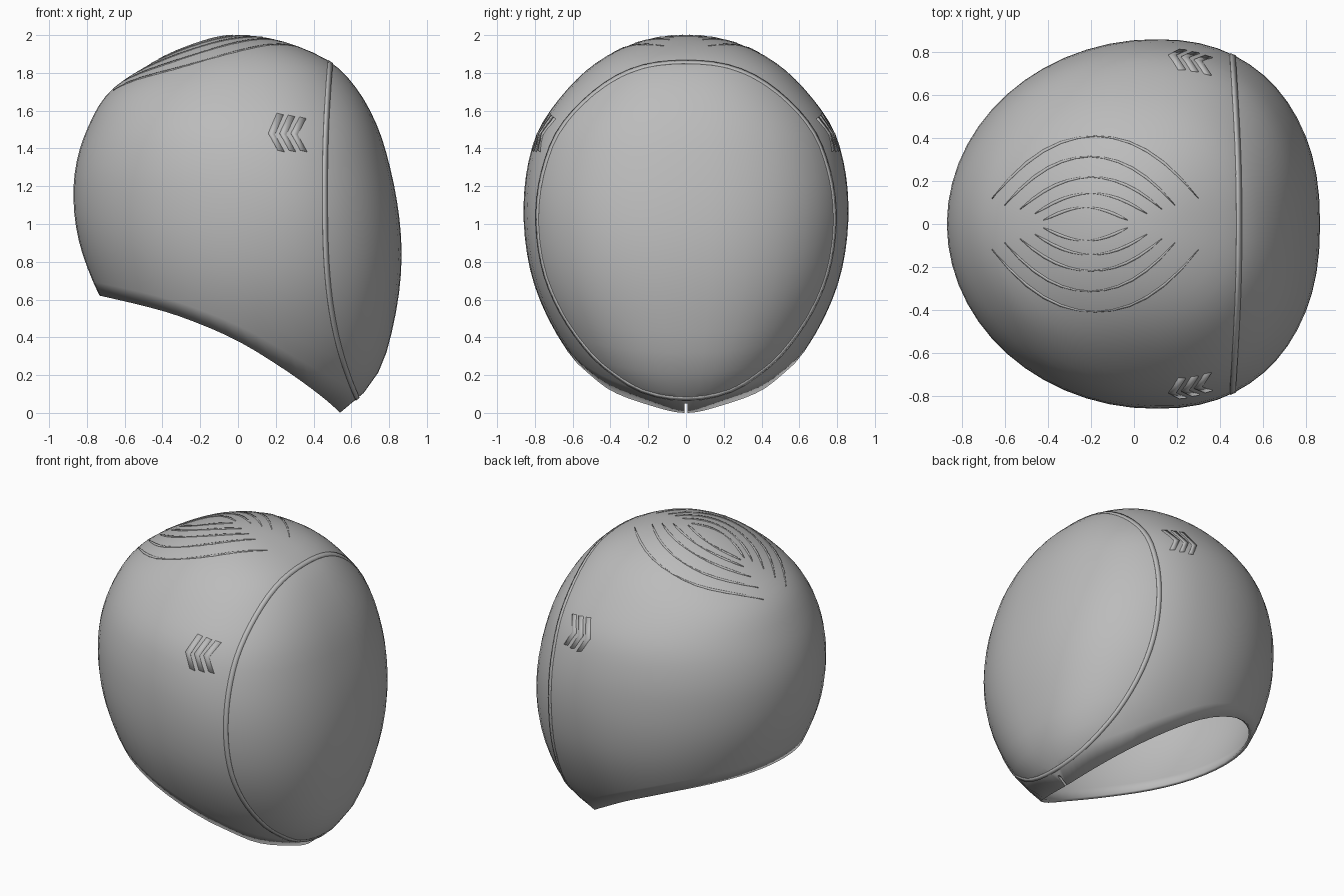
import bpy, bmesh
from math import sin, cos, pi, sqrt
from mathutils import Vector

old = bpy.data.objects.get("Cube")
if old:
    bpy.data.objects.remove(old, do_unlink=True)

grey = bpy.data.materials.new("helmet grey")
grey.use_nodes = True
tone = (0.5, 0.5, 0.5, 1)
grey.diffuse_color = tone
grey.node_tree.nodes["Principled BSDF"].inputs["Base Color"].default_value = tone

# Horizontal slices: height, back, front, half width, centre
SLICES = [(2, 0, 0, 0, 0), (1.95, -.25, .29, .29, .02), (1.85, -.46, .5, .48, .03),
          (1.7, -.68, .64, .64, .04), (1.5, -.8, .745, .78, .06), (1.3, -.86, .805, .84, .08),
          (1.1, -.87, .845, .86, .1), (.9, -.84, .865, .85, .1), (.7, -.77, .86, .81, .1),
          (.5, -.67, .83, .73, .1), (.3, -.55, .78, .61, .1), (.2, -.5, .735, .52, .1),
          (.1, -.45, .66, .42, .1), (0, -.4, .54, .2, .1)]
RIM = [(-.9, .65), (-.73, .62), (-.4, .54), (-.2, .47), (0, .38), (.2, .26), (.4, .12), (.54, 0), (.9, -.4)]


def smooth_lookup(keys, rows, k):
    """Smooth interpolation of rows at key k."""
    n = len(keys)
    i = max([j for j in range(n - 1) if keys[j] <= k] or [0])
    h = keys[i + 1] - keys[i]
    t = min(max((k - keys[i]) / h, 0), 1)

    def slope(j, c):
        a, b = max(j - 1, 0), min(j + 1, n - 1)
        return (rows[b][c] - rows[a][c]) / (keys[b] - keys[a]) * h

    return [rows[i][c] * (1 + 2 * t) * (1 - t) ** 2 + slope(i, c) * t * (1 - t) ** 2
            + rows[i + 1][c] * t * t * (3 - 2 * t) + slope(i + 1, c) * t * t * (t - 1)
            for c in range(len(rows[0]))]


DEPTHS = [sqrt(2 - s[0]) for s in SLICES]
SHAPES = [s[1:] for s in SLICES]


def slice_at(z):
    return smooth_lookup(DEPTHS, SHAPES, sqrt(max(2 - z, 0)))


def rim_at(x):
    return smooth_lookup([r[0] for r in RIM], [r[1:] for r in RIM], x)[0]


def shell_point(z, ang):
    back, front, wide, mid = slice_at(z)
    c, s = cos(ang), sin(ang)
    n = 2.3 if c > 0 else 2
    reach = front - mid if c > 0 else back - mid
    side = 1 if s >= 0 else -1
    return Vector((mid + reach * abs(c) ** (2 / n), side * wide * abs(s) ** (2 / n), z))


def inside(p):
    if not 0 <= p.z < 2:
        return False
    back, front, wide, mid = slice_at(p.z)
    d = p.x - mid
    n = 2.3 if d > 0 else 2
    reach = front - mid if d > 0 else mid - back
    return abs(d / max(reach, .001)) ** n + abs(p.y / max(wide, .001)) ** n < 1


def last_true(test, lo, hi):
    for _ in range(28):
        m = (lo + hi) / 2
        lo, hi = (m, hi) if test(m) else (lo, m)
    return lo


def on_surface(path):
    """Follow a path outwards and stop on the shell."""
    p = path(last_true(lambda t: inside(path(t)), 0, 1.3))
    return p + (p - Vector((0, 0, 1))).normalized() * .003


def make(name, verts, faces, thick, offset, angle):
    me = bpy.data.meshes.new(name)
    me.from_pydata(verts, [], faces)
    bm = bmesh.new()
    bm.from_mesh(me)
    bmesh.ops.remove_doubles(bm, verts=bm.verts, dist=.0001)
    bmesh.ops.recalc_face_normals(bm, faces=bm.faces)
    if sum(f.normal.dot(f.calc_center_median() - Vector((0, 0, 1))) for f in bm.faces) < 0:
        bmesh.ops.reverse_faces(bm, faces=bm.faces)
    bm.to_mesh(me)
    bm.free()
    me.materials.append(grey)
    ob = bpy.data.objects.new(name, me)
    bpy.context.collection.objects.link(ob)
    solid = ob.modifiers.new("thickness", "SOLIDIFY")
    solid.thickness, solid.offset = thick, offset
    bpy.ops.object.select_all(action="DESELECT")
    ob.select_set(True)
    bpy.context.view_layer.objects.active = ob
    bpy.ops.object.shade_smooth_by_angle(angle=angle)
    return ob


def strip(name, left, right, closed=False):
    n = len(left)
    faces = [(i, (i + 1) % n, n + (i + 1) % n, n + i) for i in range(n if closed else n - 1)]
    return make(name, left + right, faces, .008, -1, pi / 6)


# Shell, from the crown down to the sloping neck rim
COLS, ROWS = 56, 28
verts, faces = [], []
for i in range(COLS):
    ang = 2 * pi * i / COLS
    drop = last_true(lambda d: 2 - d > rim_at(shell_point(2 - d, ang).x), 0, 2)
    for j in range(ROWS + 1):
        verts.append(shell_point(2 - drop * (1 - cos(pi / 2 * j / ROWS)) ** .95, ang))
for i in range(COLS):
    a, b = i * (ROWS + 1), (i + 1) % COLS * (ROWS + 1)
    faces += [(a + j, a + j + 1, b + j + 1, b + j) for j in range(ROWS)]
shell = make("helmet_shell", verts, faces, .02, -1, pi / 4)

# Narrow notch in the chin edge
bpy.ops.mesh.primitive_cube_add(size=1, location=(.58, 0, 0))
cutter = bpy.context.object
cutter.name = "chin_notch_cutter"
cutter.scale = (.4, .016, .1)
cutter.hide_render = True
cutter.hide_set(True)
cut = shell.modifiers.new("chin_notch", "BOOLEAN")
cut.object, cut.operation = cutter, "DIFFERENCE"


# Seam band around the visor
def seam_point(a, shift):
    def path(r):
        z = 1 + r * cos(a)
        bend = .18 * ((1.2 - z) / 1.14) ** 3 if z < 1.2 else .03 * ((z - 1.2) / .67) ** 2
        return Vector((.46 + bend + shift, r * sin(a), z))
    return on_surface(path)


angles = [2 * pi * i / 72 for i in range(72)]
strip("visor_seam", *[[seam_point(a, s) for a in angles] for s in (-.013, .013)], closed=True)


# Crescent vents on the crown: back end, front end, width at the middle, width at the ends
def crown_point(x, y):
    return on_surface(lambda t: Vector((x, y, 1 + t)))


for k, (x0, x1, peak, end) in enumerate([(-.66, .3, .41, .12), (-.6, .19, .315, .09), (-.53, .13, .22, .07),
                                         (-.46, .06, .145, .05), (-.42, -.03, .08, .02)]):
    for side, label in ((1, "left"), (-1, "right")):
        outer, inner = [], []
        for i in range(13):
            t = i / 6 - 1
            x = (x0 + x1) / 2 + t * (x1 - x0) / 2
            y = peak - (peak - end) * abs(t) ** 2.2
            gap = .003 + .022 * abs(t) * (1 - t ** 4)
            outer.append(crown_point(x, side * y))
            inner.append(crown_point(x, side * (y - gap)))
        strip(f"crown_vent_{label}_{k + 1}", outer, inner)


# Chevron vents on both sides
def side_point(x, z, side):
    return on_surface(lambda t: Vector((x, side * t, z)))


for k in range(3):
    for side, label in ((1, "left"), (-1, "right")):
        x = .16 + .06 * k
        outline = [(x + .045, 1.585 - .01 * k), (x, 1.48), (x + .05, 1.39)]
        lead = [side_point(px, pz, side) for px, pz in outline]
        trail = [side_point(px + .035, pz - .008, side) for px, pz in outline]
        strip(f"side_vent_{label}_{k + 1}", lead, trail)
